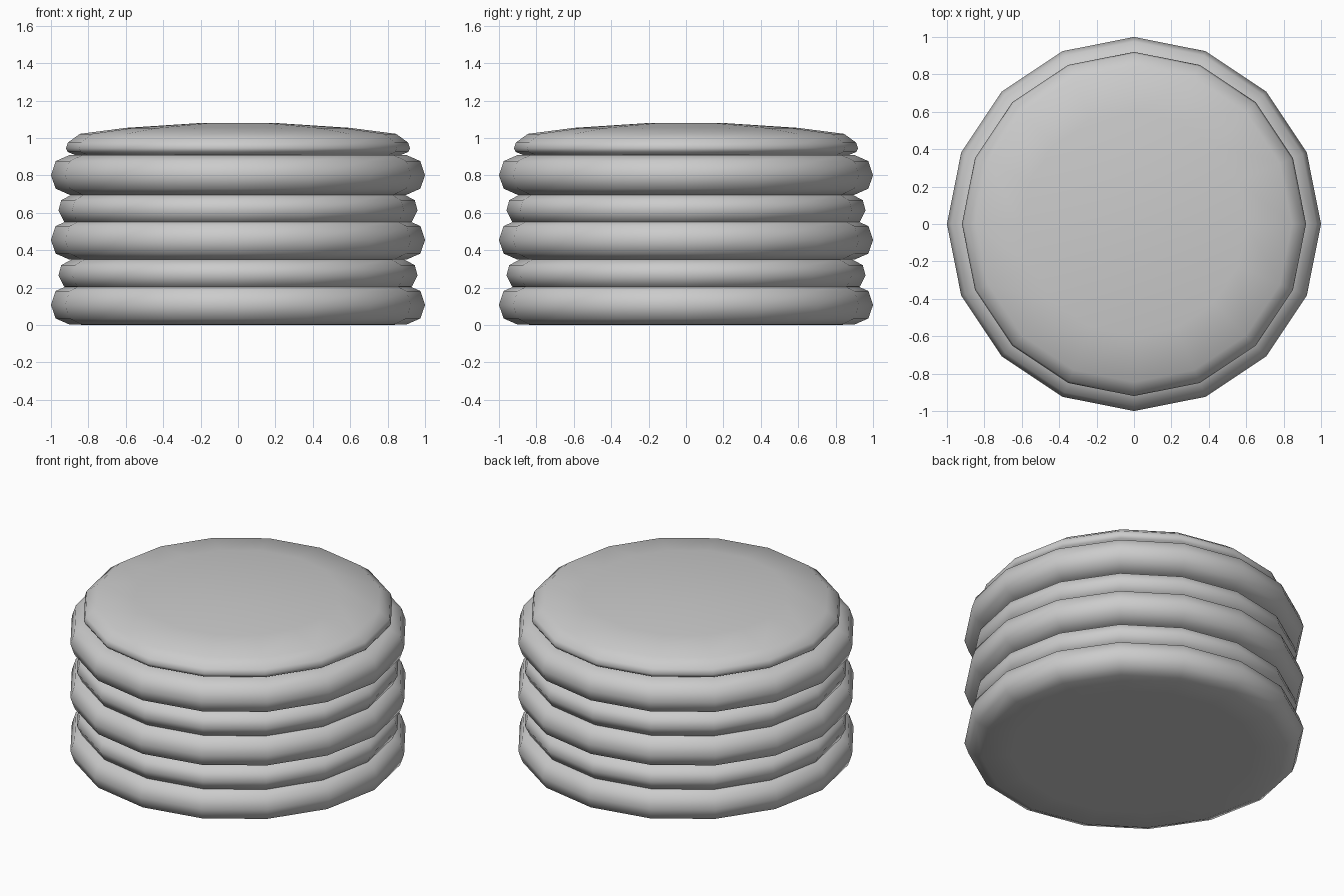
import bpy, bmesh, math

cube = bpy.data.objects.get("Cube")
if cube:
    bpy.data.objects.remove(cube, do_unlink=True)

SIDES = 16

grey = bpy.data.materials.new("light_grey")
grey.use_nodes = True
colour = (0.6, 0.6, 0.6, 1)
grey.diffuse_color = colour
grey.node_tree.nodes["Principled BSDF"].inputs["Base Color"].default_value = colour


def turned(name, profile):
    """Closed smooth solid turned around z from (radius, height) pairs, bottom to top."""
    bm = bmesh.new()
    rings = []
    for r, z in profile:
        rings.append([bm.verts.new((r * math.cos(math.tau * i / SIDES),
                                    r * math.sin(math.tau * i / SIDES), z))
                      for i in range(SIDES)])
    for low, high in zip(rings, rings[1:]):
        for i in range(SIDES):
            j = (i + 1) % SIDES
            bm.faces.new((low[i], low[j], high[j], high[i]))
    bm.faces.new(rings[0][::-1])
    bm.faces.new(rings[-1])
    for f in bm.faces:
        f.smooth = True
    mesh = bpy.data.meshes.new(name)
    bm.to_mesh(mesh)
    bm.free()
    mesh.materials.append(grey)
    obj = bpy.data.objects.new(name, mesh)
    bpy.context.collection.objects.link(obj)
    return obj


# Wide rounded layers with a slimmer layer between each pair
wide = [(0.72, 0), (0.90, 0.002), (0.975, 0.035), (1.0, 0.107),
        (0.975, 0.182), (0.90, 0.215), (0.72, 0.217)]
slim = [(0.80, 0.18), (0.93, 0.205), (0.96, 0.265),
        (0.945, 0.32), (0.88, 0.355), (0.70, 0.357)]
step = 0.347
for n in range(3):
    turned(f"wide_layer_{n + 1}", [(r, z + n * step) for r, z in wide])
for n in range(2):
    turned(f"slim_layer_{n + 1}", [(r, z + n * step) for r, z in slim])

# Gently domed top layer
turned("domed_top", [(0.80, 0.88), (0.91, 0.925), (0.92, 0.945), (0.91, 0.975),
                     (0.845, 1.022), (0.60, 1.054), (0.20, 1.08)])
